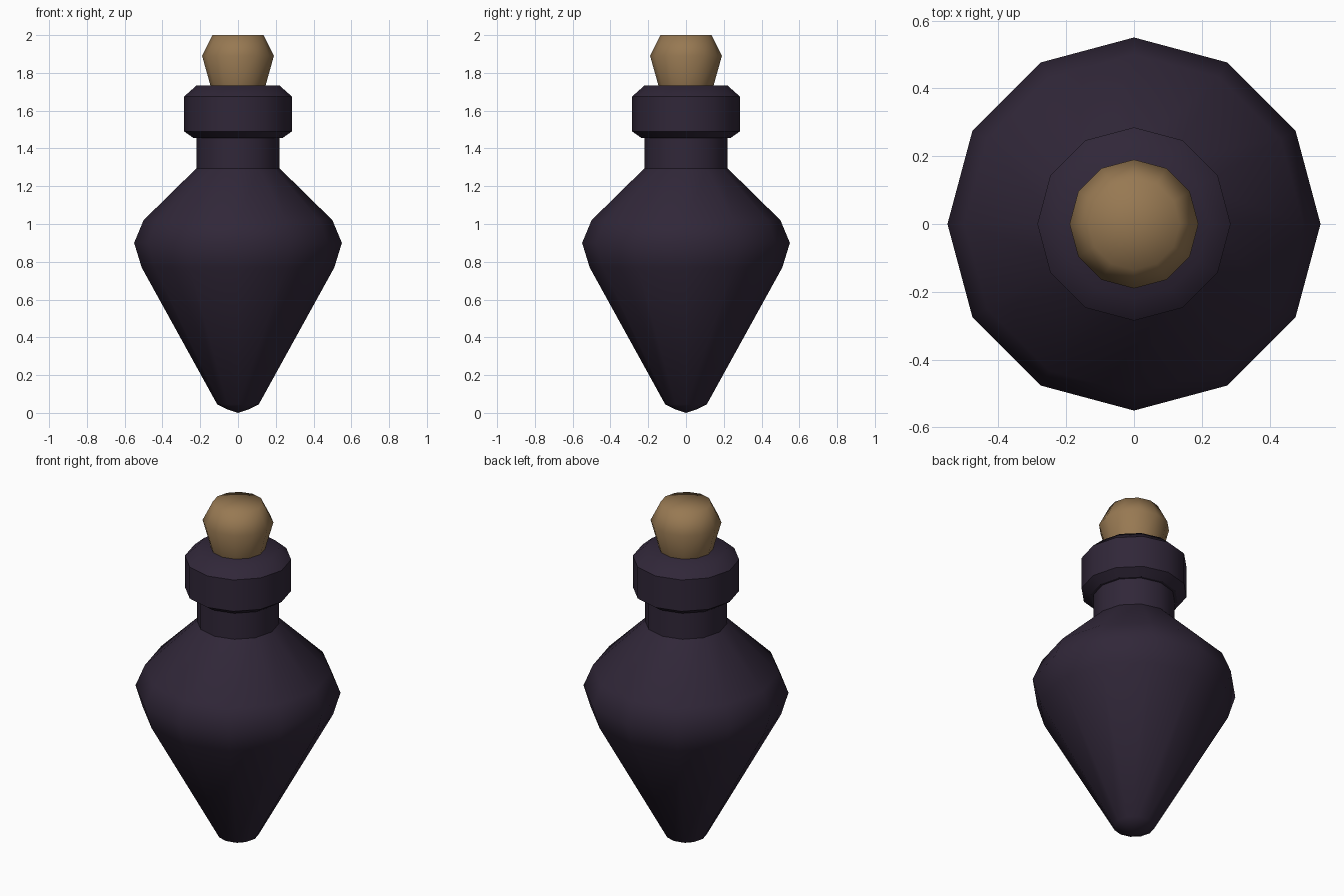
import bpy, bmesh
from math import cos, sin, tau

cube = bpy.data.objects.get("Cube")
if cube:
    bpy.data.objects.remove(cube, do_unlink=True)

SIDES = 12


def material(name, rgb):
    mat = bpy.data.materials.new(name)
    mat.use_nodes = True
    mat.diffuse_color = (*rgb, 1)
    bsdf = mat.node_tree.nodes["Principled BSDF"]
    bsdf.inputs["Base Color"].default_value = (*rgb, 1)
    bsdf.inputs["Roughness"].default_value = 0.8
    return mat


def lathe(name, profile, mat, sharp=()):
    """Turn (radius, height) points about z; rings listed in sharp get hard edges."""
    bm = bmesh.new()
    rings = []
    for r, z in profile:
        count = SIDES if r else 1
        rings.append([bm.verts.new((r * cos(tau * i / SIDES), r * sin(tau * i / SIDES), z))
                      for i in range(count)])
    for low, high in zip(rings, rings[1:]):
        for i in range(SIDES):
            j = (i + 1) % SIDES
            corners = [low[i % len(low)], low[j % len(low)],
                       high[j % len(high)], high[i % len(high)]]
            bm.faces.new(list(dict.fromkeys(corners)))
    for k in sharp:
        for i in range(SIDES):
            bm.edges.get((rings[k][i], rings[k][(i + 1) % SIDES])).smooth = False
    for face in bm.faces:
        face.smooth = True
    bmesh.ops.recalc_face_normals(bm, faces=bm.faces)
    mesh = bpy.data.meshes.new(name)
    bm.to_mesh(mesh)
    bm.free()
    mesh.materials.append(mat)
    obj = bpy.data.objects.new(name, mesh)
    bpy.context.collection.objects.link(obj)
    return obj


glass = material("dark purple glass", (0.030, 0.020, 0.040))
cork = material("tan cork", (0.31, 0.19, 0.085))

# Bottle: pointed belly, neck and chamfered lip in one turned profile
lathe("bottle", [(0, 0), (0.06, 0.02), (0.11, 0.045), (0.51, 0.77), (0.55, 0.9),
                 (0.5, 1.02), (0.22, 1.295), (0.22, 1.455), (0.235, 1.455),
                 (0.285, 1.49), (0.285, 1.675), (0.22, 1.733), (0, 1.733)],
      glass, sharp=(6, 7, 8, 9, 10))

# Stopper: tapered plug that swells above the lip
lathe("stopper", [(0, 1.6), (0.11, 1.6), (0.145, 1.73), (0.19, 1.89),
                  (0.135, 2), (0, 2)], cork, sharp=(1,))
